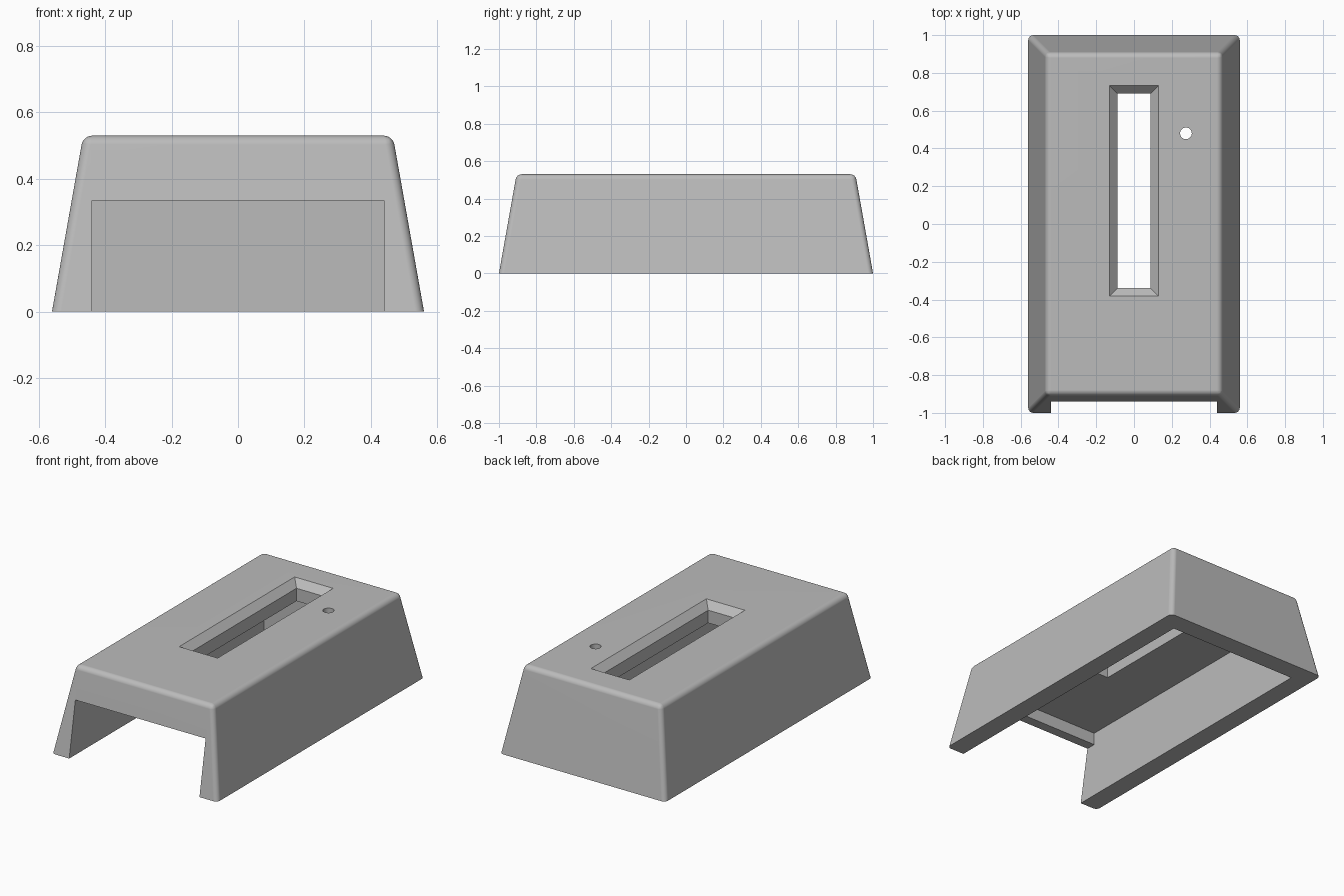
import bpy
import bmesh
import math

cube = bpy.data.objects.get("Cube")
if cube:
    bpy.data.objects.remove(cube, do_unlink=True)

WALL = 0.12
LENGTH, WIDTH, HEIGHT = 2.0, 1.12, 0.53
DRAFT = 0.094            # inward lean of the outer walls at the top

grey = bpy.data.materials.new("plain grey")
grey.use_nodes = True
colour = (0.5, 0.5, 0.5, 1)
grey.diffuse_color = colour
grey.node_tree.nodes["Principled BSDF"].inputs["Base Color"].default_value = colour


def finish(name, bm):
    bmesh.ops.recalc_face_normals(bm, faces=bm.faces)
    mesh = bpy.data.meshes.new(name)
    bm.to_mesh(mesh)
    bm.free()
    mesh.materials.append(grey)
    obj = bpy.data.objects.new(name, mesh)
    bpy.context.collection.objects.link(obj)
    return obj


def skin(bm, loops):
    """Join matching loops of points into a closed solid."""
    rings = [[bm.verts.new(p) for p in loop] for loop in loops]
    for a, b in zip(rings, rings[1:]):
        for i in range(len(a)):
            j = (i + 1) % len(a)
            bm.faces.new((a[i], a[j], b[j], b[i]))
    bm.faces.new(rings[0])
    bm.faces.new(rings[-1])


def rectangle(hx, hy, z, cy=0):
    return [(sx * hx, cy + sy * hy, z)
            for sx, sy in ((-1, -1), (1, -1), (1, 1), (-1, 1))]


# Drafted outer body with rounded top and corner edges
bm = bmesh.new()
skin(bm, [rectangle(WIDTH / 2, LENGTH / 2, 0),
          rectangle(WIDTH / 2 - DRAFT, LENGTH / 2 - DRAFT, HEIGHT)])
edges = [e for e in bm.edges if max(v.co.z for v in e.verts) > 0.1]
bmesh.ops.bevel(bm, geom=edges, offset=0.027, segments=6, profile=0.5,
                affect='EDGES', clamp_overlap=True)
shell = finish("cover_shell", bm)

# Inner cavity, running out through the low front opening
bm = bmesh.new()
inner_y, ceiling, lintel = LENGTH / 2 - WALL, HEIGHT - WALL, 0.335
profile = [(-1.2, -0.1), (inner_y, -0.1), (inner_y, ceiling),
           (-inner_y, ceiling), (-inner_y, lintel), (-1.2, lintel)]
inner_x = WIDTH / 2 - WALL
skin(bm, [[(x, y, z) for y, z in profile] for x in (-inner_x, inner_x)])
cavity = finish("cavity_cutter", bm)

# Long slot with a chamfered rim
bm = bmesh.new()
skin(bm, [rectangle(0.088 + grow, 0.515 + grow, z, 0.175)
          for grow, z in ((0, 0.3), (0, HEIGHT - 0.042),
                          (0.042, HEIGHT), (0.1, HEIGHT + 0.058))])
slot = finish("slot_cutter", bm)

# Small round hole
bm = bmesh.new()
circle = [(0.275 + 0.031 * math.cos(a), 0.48 + 0.031 * math.sin(a))
          for a in (math.tau * i / 32 for i in range(32))]
skin(bm, [[(x, y, z) for x, y in circle] for z in (0.3, 0.7)])
hole = finish("hole_cutter", bm)

# Cut the openings and drop the cutters
bpy.ops.object.select_all(action='DESELECT')
bpy.context.view_layer.objects.active = shell
shell.select_set(True)
for cutter in (cavity, slot, hole):
    cutter.hide_render = True
    mod = shell.modifiers.new("cut", 'BOOLEAN')
    mod.operation = 'DIFFERENCE'
    mod.solver = 'EXACT'
    mod.object = cutter
    bpy.ops.object.modifier_apply(modifier=mod.name)
    bpy.data.objects.remove(cutter, do_unlink=True)

# Smooth fillets, crisp cut edges, flat walls
bpy.ops.object.shade_smooth_by_angle(angle=math.radians(30))
weighted = shell.modifiers.new("flat walls", 'WEIGHTED_NORMAL')
weighted.keep_sharp = True
